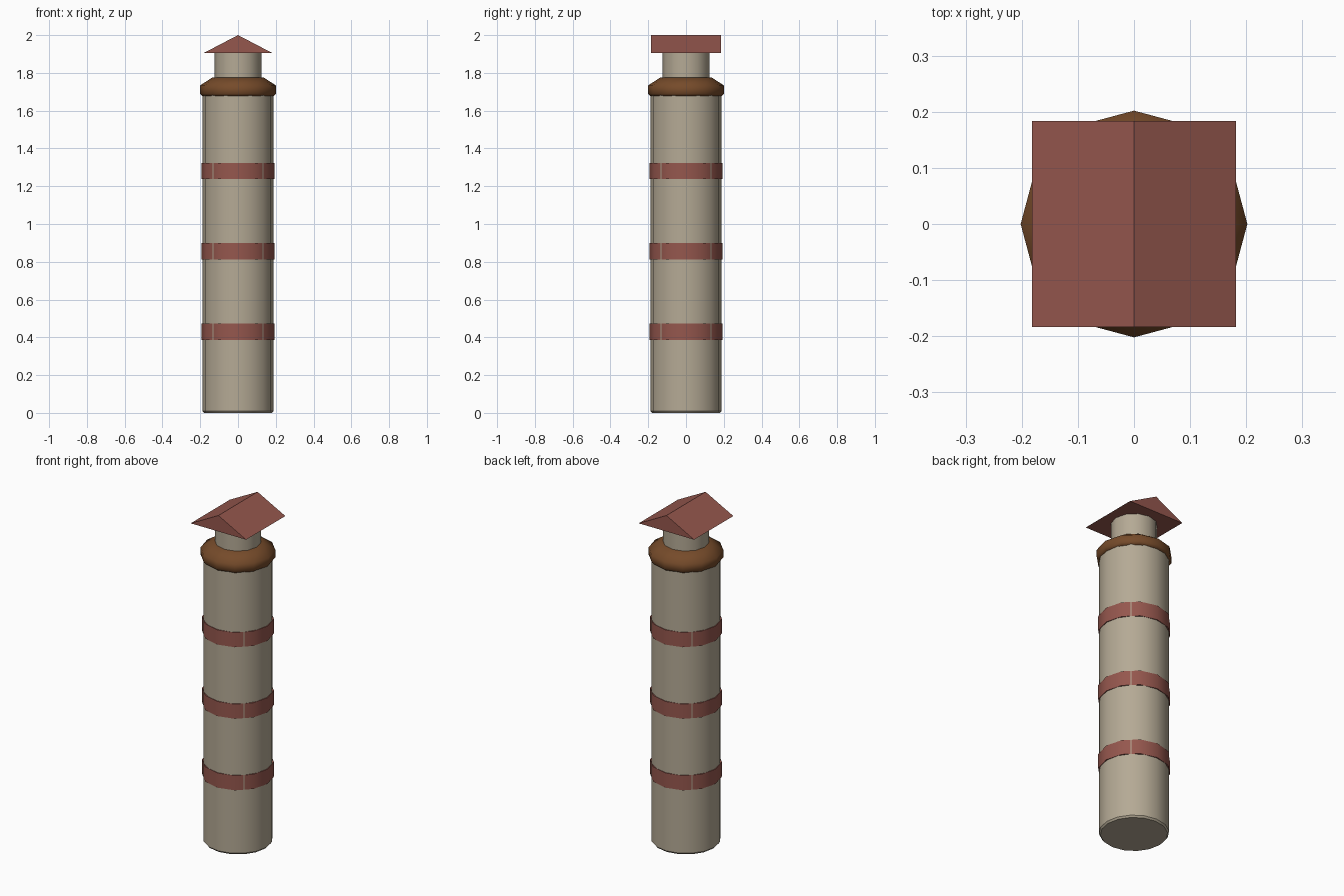
import bpy, bmesh, math

if "Cube" in bpy.data.objects:
    bpy.data.objects.remove(bpy.data.objects["Cube"])


def material(name, rgb):
    m = bpy.data.materials.new(name)
    m.diffuse_color = (*rgb, 1)
    m.use_nodes = True
    m.node_tree.nodes["Principled BSDF"].inputs["Base Color"].default_value = m.diffuse_color
    return m


STONE = material("tan stone", (0.46, 0.40, 0.30))
BRICK = material("brick red", (0.30, 0.095, 0.075))
BROWN = material("brown clay", (0.18, 0.07, 0.023))


def lathe(name, profile, sides, mat, angle=30):
    """Closed solid turned around z from (radius, height) points."""
    bm = bmesh.new()
    rings = [[bm.verts.new((r * math.cos(math.tau * i / sides),
                            r * math.sin(math.tau * i / sides), z))
              for i in range(sides)] for r, z in profile]
    for a, b in zip(rings, rings[1:]):
        for i in range(sides):
            j = (i + 1) % sides
            bm.faces.new((a[i], a[j], b[j], b[i]))
    bm.faces.new(rings[0][::-1])
    bm.faces.new(rings[-1])
    return finish(name, bm, mat, angle)


def finish(name, bm, mat, angle):
    mesh = bpy.data.meshes.new(name)
    bm.to_mesh(mesh)
    bm.free()
    mesh.materials.append(mat)
    ob = bpy.data.objects.new(name, mesh)
    bpy.context.collection.objects.link(ob)
    bpy.ops.object.select_all(action='DESELECT')
    ob.select_set(True)
    bpy.context.view_layer.objects.active = ob
    bpy.ops.object.shade_smooth_by_angle(angle=math.radians(angle))
    return ob


# Chimney shaft with a softened foot
lathe("shaft", [(0.18, 0), (0.188, 0.01), (0.188, 1.70)], 16, STONE, 35)

# Three brick bands
for i, z in enumerate((0.387, 0.812, 1.237)):
    lathe(f"band_{i + 1}", [(0.194, z), (0.194, z + 0.087)], 12, BRICK, 35)

# Rounded collar and narrow neck
lathe("collar", [(0.19, 1.677), (0.202, 1.69), (0.202, 1.733), (0.135, 1.776)], 12, BROWN, 65)
lathe("neck", [(0.125, 1.72), (0.125, 1.91)], 12, STONE, 35)

# Gabled cap with the ridge running front to back
bm = bmesh.new()
outline = [(-0.182, 1.905), (0.182, 1.905), (0, 2.0)]
front = bm.faces.new([bm.verts.new((x, -0.184, z)) for x, z in outline])
ext = bmesh.ops.extrude_face_region(bm, geom=[front], use_keep_orig=True)
bmesh.ops.translate(bm, vec=(0, 0.368, 0),
                    verts=[g for g in ext["geom"] if isinstance(g, bmesh.types.BMVert)])
bmesh.ops.recalc_face_normals(bm, faces=bm.faces)
finish("gable_cap", bm, BRICK, 10)
